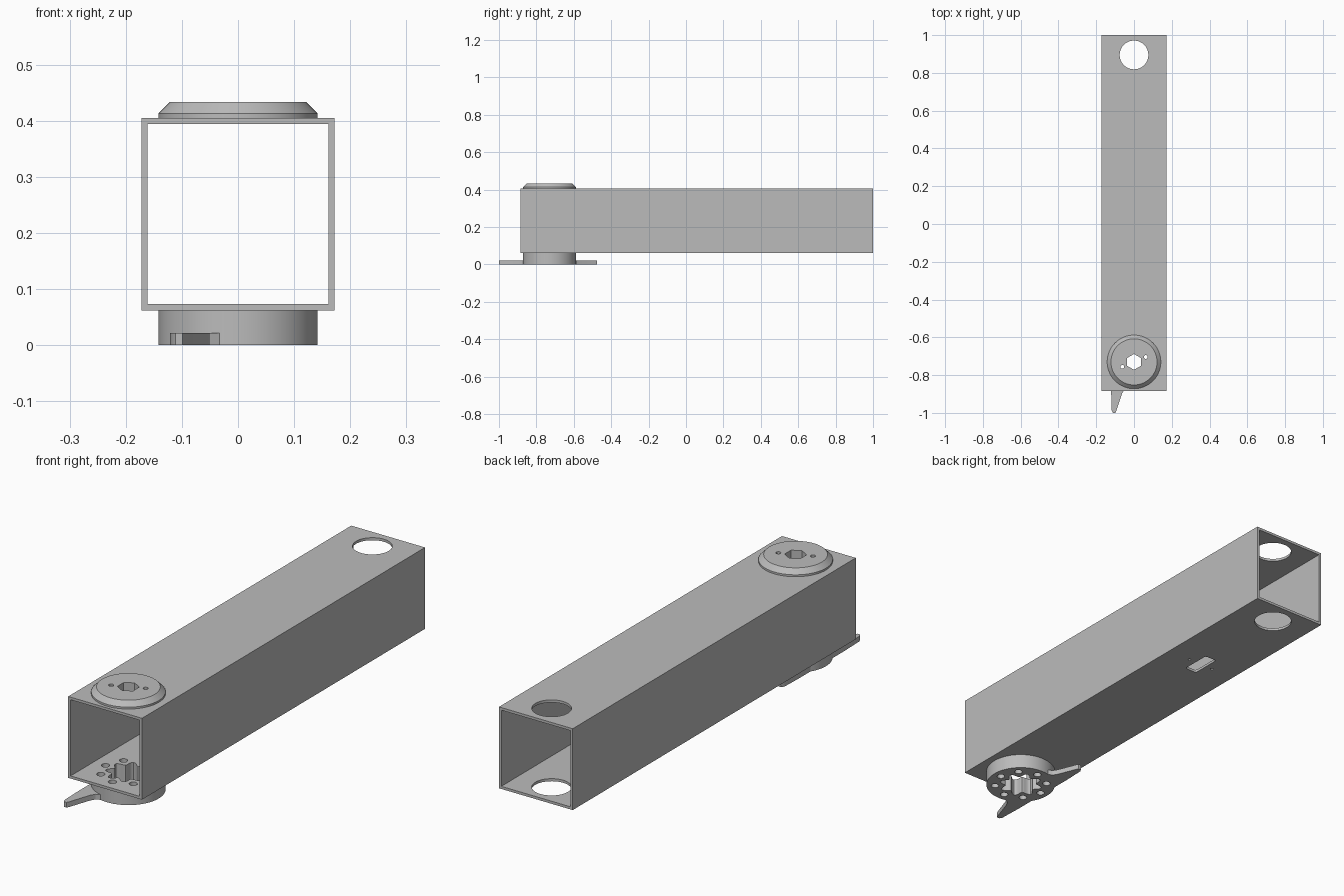
import bpy, bmesh
from math import sin, cos, pi, radians

cube = bpy.data.objects.get("Cube")
if cube:
    bpy.data.objects.remove(cube, do_unlink=True)

grey = bpy.data.materials.new("plain grey")
grey.use_nodes = True
grey.diffuse_color = (0.5, 0.5, 0.5, 1)
grey.node_tree.nodes["Principled BSDF"].inputs["Base Color"].default_value = (0.5, 0.5, 0.5, 1)

HUB_Y = -0.73
FLOOR, ROOF, WALL, HALF = 0.062, 0.405, 0.011, 0.172


def circle(x, y, r, n=32, turn=0.0):
    return [(x + r * cos(turn + 2 * pi * i / n), y + r * sin(turn + 2 * pi * i / n))
            for i in range(n)]


def rectangle(x0, x1, y0, y1):
    return [(x0, y0), (x1, y0), (x1, y1), (x0, y1)]


def loft(bm, rings):
    """Closed solid through (outline, z) rings of equal point count."""
    loops = [[bm.verts.new((x, y, z)) for x, y in outline] for outline, z in rings]
    bm.faces.new(loops[0][::-1])
    bm.faces.new(loops[-1])
    n = len(loops[0])
    for low, high in zip(loops, loops[1:]):
        for i in range(n):
            j = (i + 1) % n
            bm.faces.new((low[i], low[j], high[j], high[i]))


def solid(name, *stacks):
    bm = bmesh.new()
    for rings in stacks:
        loft(bm, rings)
    bmesh.ops.recalc_face_normals(bm, faces=bm.faces)
    mesh = bpy.data.meshes.new(name)
    bm.to_mesh(mesh)
    bm.free()
    mesh.materials.append(grey)
    obj = bpy.data.objects.new(name, mesh)
    bpy.context.collection.objects.link(obj)
    return obj


def prism(outline, z0, z1):
    return [(outline, z0), (outline, z1)]


def select(obj):
    bpy.ops.object.select_all(action='DESELECT')
    obj.select_set(True)
    bpy.context.view_layer.objects.active = obj


def combine(obj, operation, *stacks):
    tool = solid("cutter", *stacks)
    tool.hide_render = True
    mod = obj.modifiers.new("combine", 'BOOLEAN')
    mod.operation, mod.solver, mod.object = operation, 'EXACT', tool
    select(obj)
    bpy.ops.object.modifier_apply(modifier=mod.name)
    bpy.data.objects.remove(tool, do_unlink=True)


def finish(obj):
    select(obj)
    bpy.ops.object.shade_smooth_by_angle(angle=radians(30))


# Outlines shared by the tube, hub and cap
scallop = []
for i in range(96):
    a = 2 * pi * i / 96
    r = 0.076 - 0.013 * cos(8 * a)
    scallop.append((r * cos(a), HUB_Y + r * sin(a)))
bolts = [circle(0.107 * cos(k * pi / 4), HUB_Y + 0.107 * sin(k * pi / 4), 0.016, 20)
         for k in range(8)]
hexagon = circle(0, HUB_Y, 0.042, 6, pi / 2)
pins = [circle(s * 0.062, HUB_Y + s * 0.026, 0.01, 16) for s in (-1, 1)]

# Square tube, open at both ends
tube = solid("square_tube", prism(rectangle(-HALF, HALF, -0.885, 1.0), FLOOR, ROOF))
inner = HALF - WALL
combine(tube, 'DIFFERENCE',
        prism(rectangle(-inner, inner, -1.1, 1.2), FLOOR + WALL, ROOF - WALL))
combine(tube, 'DIFFERENCE', prism(circle(0, 0.895, 0.076, 64), -0.1, 0.6))

# Floor openings: hub bore, bolt holes, switch slot and its screws
slot = []
for sx, sy, start in ((1, 1, 0), (-1, 1, 1), (-1, -1, 2), (1, -1, 3)):
    for k in range(5):
        a = (start + k / 4) * pi / 2
        slot.append((sx * 0.018 + 0.01 * cos(a), 0.43 + sy * 0.055 + 0.01 * sin(a)))
screws = [circle(s * 0.06, 0.43, 0.006, 12) for s in (-1, 1)]
combine(tube, 'DIFFERENCE',
        *[prism(o, 0.03, 0.1) for o in [scallop, slot] + bolts + screws])

# Roof openings under the cap
combine(tube, 'DIFFERENCE', *[prism(o, 0.35, 0.45) for o in [hexagon] + pins])
finish(tube)

# Lower hub with two tapered pointer arms
hub = solid("lower_hub", prism(circle(0, HUB_Y, 0.142, 96), 0, FLOOR))
for side, reach in ((-1, 0.27), (1, 0.255)):
    arm = [(-0.085, 0.09), (-0.121, 0.07), (-0.121, 0.155), (-0.118, reach - 0.012),
           (-0.111, reach), (-0.099, reach), (-0.094, reach - 0.01),
           (-0.062, 0.165), (-0.05, 0.146), (-0.028, 0.136)]
    combine(hub, 'UNION', prism([(x, HUB_Y + side * d) for x, d in arm], 0, 0.022))
combine(hub, 'DIFFERENCE', *[prism(o, -0.1, 0.1) for o in [scallop] + bolts])
finish(hub)

# Chamfered upper cap with hexagonal bore
cap = solid("upper_cap", [(circle(0, HUB_Y, r, 96), z) for r, z in
                          ((0.142, ROOF), (0.142, 0.413), (0.122, 0.433))])
combine(cap, 'DIFFERENCE', *[prism(o, 0.35, 0.5) for o in [hexagon] + pins])
finish(cap)
